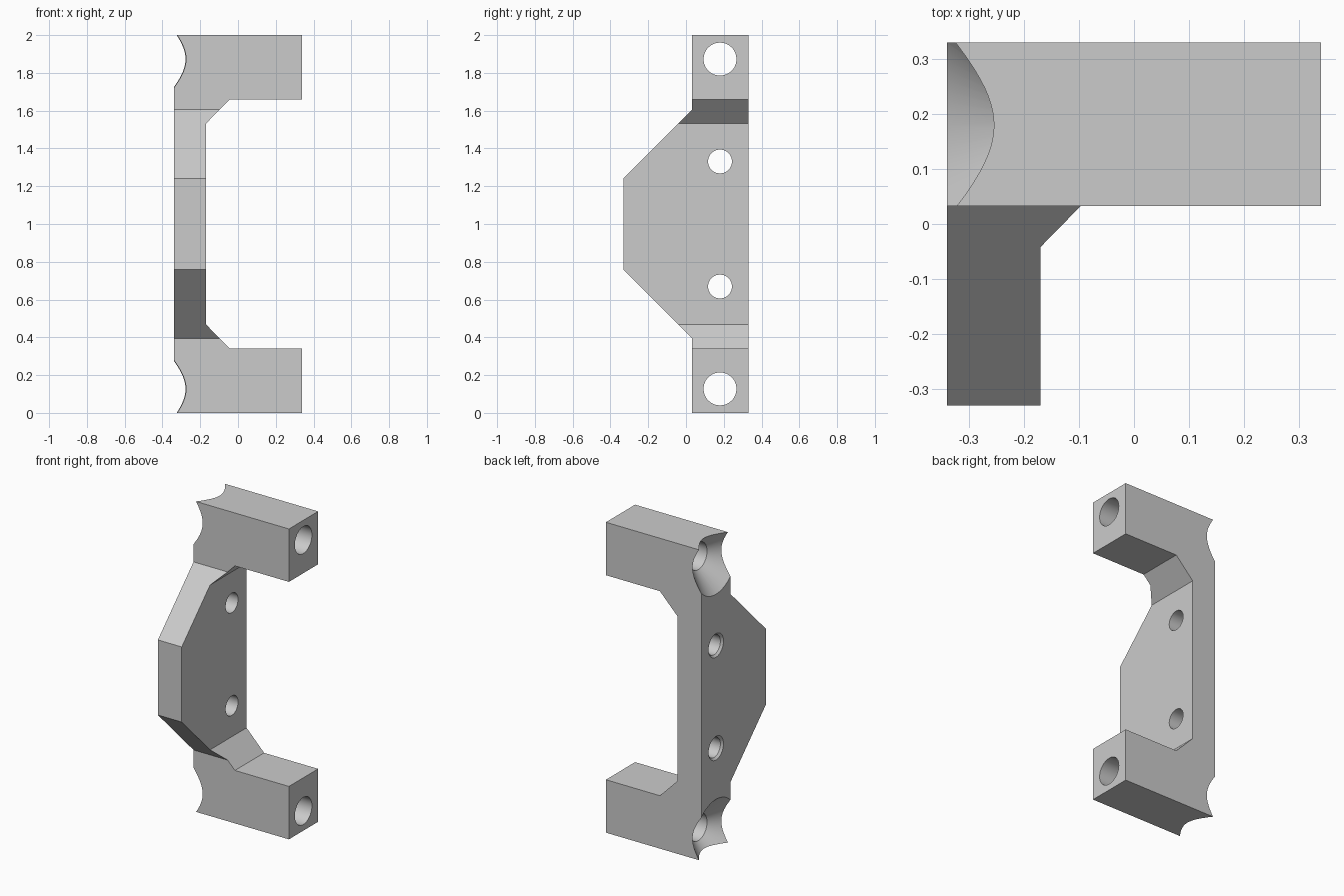
import bpy
import bmesh
from mathutils import Vector

default = bpy.data.objects.get("Cube")
if default:
    bpy.data.objects.remove(default, do_unlink=True)

grey = bpy.data.materials.new("plain grey")
grey.use_nodes = True
colour = (0.6, 0.6, 0.6, 1)
grey.diffuse_color = colour
grey.node_tree.nodes["Principled BSDF"].inputs["Base Color"].default_value = colour

BACK, HOLE_Y = 0.33, 0.18   # rear face and shared hole line
LEFT = -0.34                # outer face of the plate


def finish(name, bm):
    bmesh.ops.recalc_face_normals(bm, faces=bm.faces)
    mesh = bpy.data.meshes.new(name)
    bm.to_mesh(mesh)
    bm.free()
    mesh.materials.append(grey)
    obj = bpy.data.objects.new(name, mesh)
    bpy.context.collection.objects.link(obj)
    return obj


def mirrored(half):
    """Close an upper half profile by mirroring it about mid height."""
    return [(a, 1 + h) for a, h in half] + [(a, 1 - h) for a, h in reversed(half)]


def prism(name, points, place, depth):
    bm = bmesh.new()
    face = bm.faces.new([bm.verts.new(place(*p)) for p in points])
    out = bmesh.ops.extrude_face_region(bm, geom=[face])
    verts = [v for v in out["geom"] if isinstance(v, bmesh.types.BMVert)]
    bmesh.ops.translate(bm, verts=verts, vec=depth)
    return finish(name, bm)


def drill(name, z, profile, segments=64):
    """Revolve (x, radius) points about a sideways axis."""
    bm = bmesh.new()
    rings = []
    for x, r in profile:
        ring = bmesh.ops.create_circle(bm, segments=segments, radius=r)["verts"]
        for v in ring:
            v.co = Vector((x, HOLE_Y + v.co.x, z + v.co.y))
        rings.append(ring)
    for a, b in zip(rings, rings[1:]):
        for i in range(segments):
            j = (i + 1) % segments
            bm.faces.new((a[i], a[j], b[j], b[i]))
    bm.faces.new(rings[0])
    bm.faces.new(rings[-1])
    return finish(name, bm)


def combine(target, tool, operation):
    tool.hide_render = True
    mod = target.modifiers.new(tool.name, "BOOLEAN")
    mod.operation = operation
    mod.solver = "EXACT"
    mod.object = tool
    bpy.context.view_layer.objects.active = target
    bpy.ops.object.modifier_apply(modifier=mod.name)
    bpy.data.objects.remove(tool, do_unlink=True)


# Bracket: C-shaped front profile
front = mirrored([(-0.17, 0.531), (-0.045, 0.659), (0.34, 0.659), (0.34, 1), (LEFT, 1)])
bracket = prism("bracket", front, lambda x, z: (x, -0.5, z), (0, 1, 0))

# Side outline: narrow arms and a tapered plate
side = mirrored([(-BACK, 0.242), (0.033, 0.606), (0.033, 1.1), (BACK, 1.1)])
outline = prism("side_outline", side, lambda y, z: (-0.5, y, z), (1, 0, 0))
combine(bracket, outline, "INTERSECT")

for sign, end in ((1, "upper"), (-1, "lower")):
    # Arm bores with wide conical mouths
    bore = drill(end + "_arm_bore", 1 + sign * 0.873,
                 [(-0.4, 0.272), (-0.215, 0.087), (0.5, 0.087)])
    combine(bracket, bore, "DIFFERENCE")
    # Plate holes with a small chamfer on the outer face
    hole = drill(end + "_plate_hole", 1 + sign * 0.331,
                 [(LEFT - 0.02, 0.096), (LEFT + 0.013, 0.063), (0, 0.063)])
    combine(bracket, hole, "DIFFERENCE")

# Smooth bores, crisp edges
bpy.ops.object.select_all(action="DESELECT")
bracket.select_set(True)
bpy.context.view_layer.objects.active = bracket
bpy.ops.object.shade_smooth_by_angle(angle=0.5)
